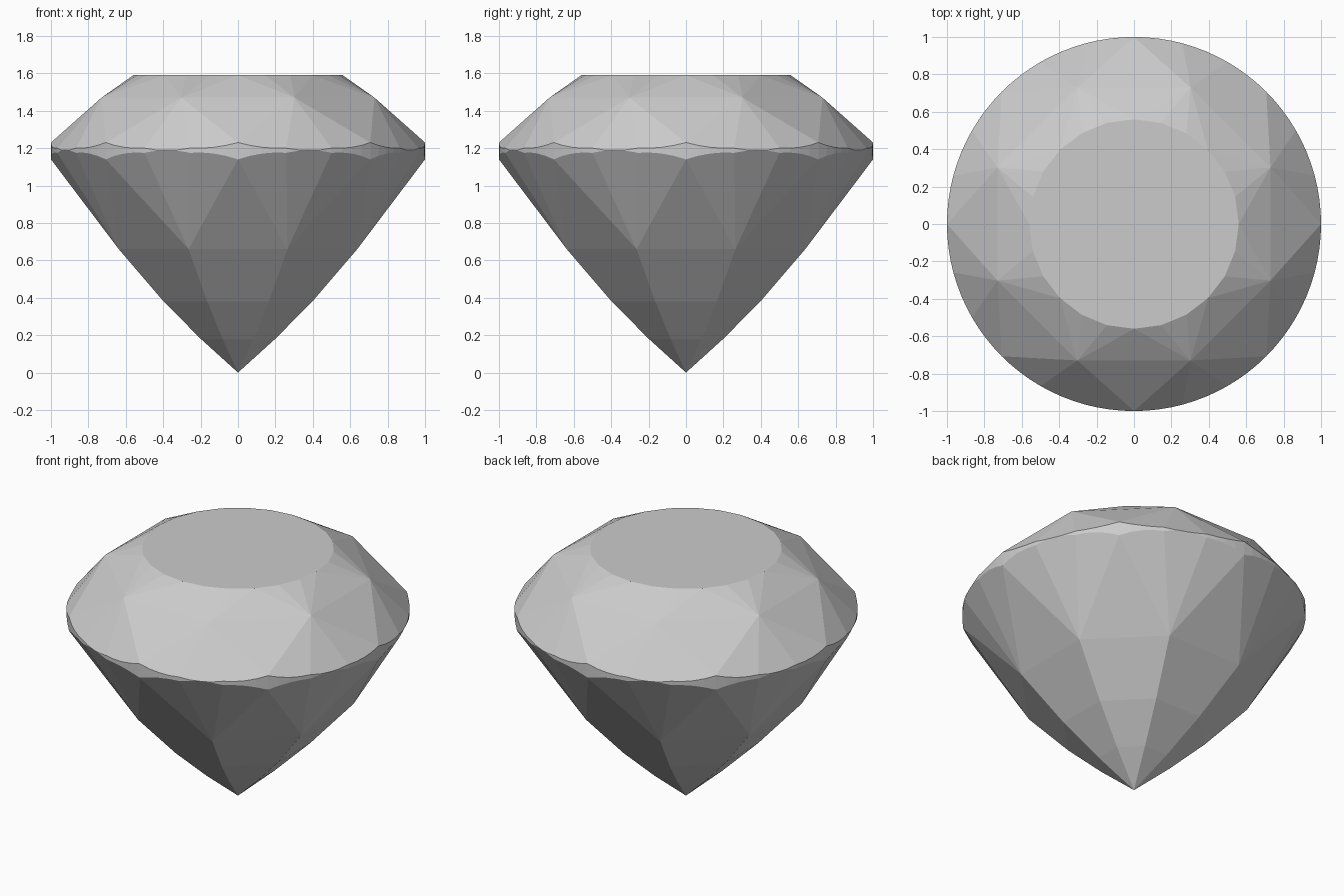
import bpy
import bmesh
from math import sin, cos, radians
from mathutils import Vector

if "Cube" in bpy.data.objects:
    bpy.data.objects.remove(bpy.data.objects["Cube"], do_unlink=True)

# Single grey stone colour
grey = (0.6, 0.6, 0.6, 1)
mat = bpy.data.materials.new("stone grey")
mat.use_nodes = True
mat.diffuse_color = grey
mat.node_tree.nodes["Principled BSDF"].inputs["Base Color"].default_value = grey

STEP = 3.75          # girdle resolution in degrees
PER_FACET = 4        # girdle segments under each narrow facet
FACET = STEP * PER_FACET


def polar(radius, angle, z):
    a = radians(angle)
    return Vector((radius * cos(a), radius * sin(a), z))


def girdle_arc(apex, start, z0, z1):
    """Where the plane of a facet meets the round girdle."""
    p, q = polar(1, start, z0), polar(1, start + FACET, z1)
    n = (p - apex).cross(q - apex)
    arc = []
    for i in range(PER_FACET + 1):
        v = polar(1, start + i * STEP, 0)
        v.z = apex.z - (n.x * (v.x - apex.x) + n.y * (v.y - apex.y)) / n.z
        arc.append(v)
    return arc


bm = bmesh.new()


def face(*points):
    bm.faces.new([bm.verts.new(p) for p in points])


CULET = Vector((0, 0, 0))
PAVILION = [(0.69, 0.66), (0.43, 0.38), (0.215, 0.18)]
TABLE_R, TOP = 0.56, 1.59
CROWN = (0.79, 1.47)
UPPER = [1.23, 1.2, 1.2, 1.23]
LOWER = [1.14, 1.175, 1.175, 1.14]

for k in range(8):
    a = 45 * k
    mid, prev = a + 22.5, a - 22.5
    crown, crown_prev = polar(CROWN[0], mid, CROWN[1]), polar(CROWN[0], prev, CROWN[1])
    pav, pav_prev = [[polar(r, t, z) for r, z in PAVILION] for t in (mid, prev)]

    # Crown kite, folded across its width
    face(polar(TABLE_R, a, TOP), crown_prev, crown)
    face(crown_prev, polar(1, a, UPPER[0]), crown)

    for i in range(3):
        start = a + i * FACET
        # Star facets beside the table
        face(polar(TABLE_R, start, TOP), crown, polar(TABLE_R, start + FACET, TOP))
        # Girdle facets above and below, and the scalloped band between
        top = girdle_arc(crown, start, UPPER[i], UPPER[i + 1])
        low = girdle_arc(pav[0], start, LOWER[i], LOWER[i + 1])
        face(crown, *top)
        face(pav[0], *reversed(low))
        for j in range(PER_FACET):
            face(low[j], low[j + 1], top[j + 1], top[j])

    # Pavilion main facet, bending in steps down to the point
    face(polar(1, a, LOWER[0]), pav_prev[0], pav[0])
    for i in range(2):
        face(pav[i], pav_prev[i], pav_prev[i + 1], pav[i + 1])
    face(pav[2], pav_prev[2], CULET)

# Flat table on top
face(*[polar(TABLE_R, i * FACET, TOP) for i in range(24)])

bmesh.ops.remove_doubles(bm, verts=bm.verts[:], dist=0.0005)
bmesh.ops.recalc_face_normals(bm, faces=bm.faces[:])
mesh = bpy.data.meshes.new("cut_gemstone")
bm.to_mesh(mesh)
bm.free()
mesh.materials.append(mat)
gem = bpy.data.objects.new("cut_gemstone", mesh)
bpy.context.collection.objects.link(gem)
